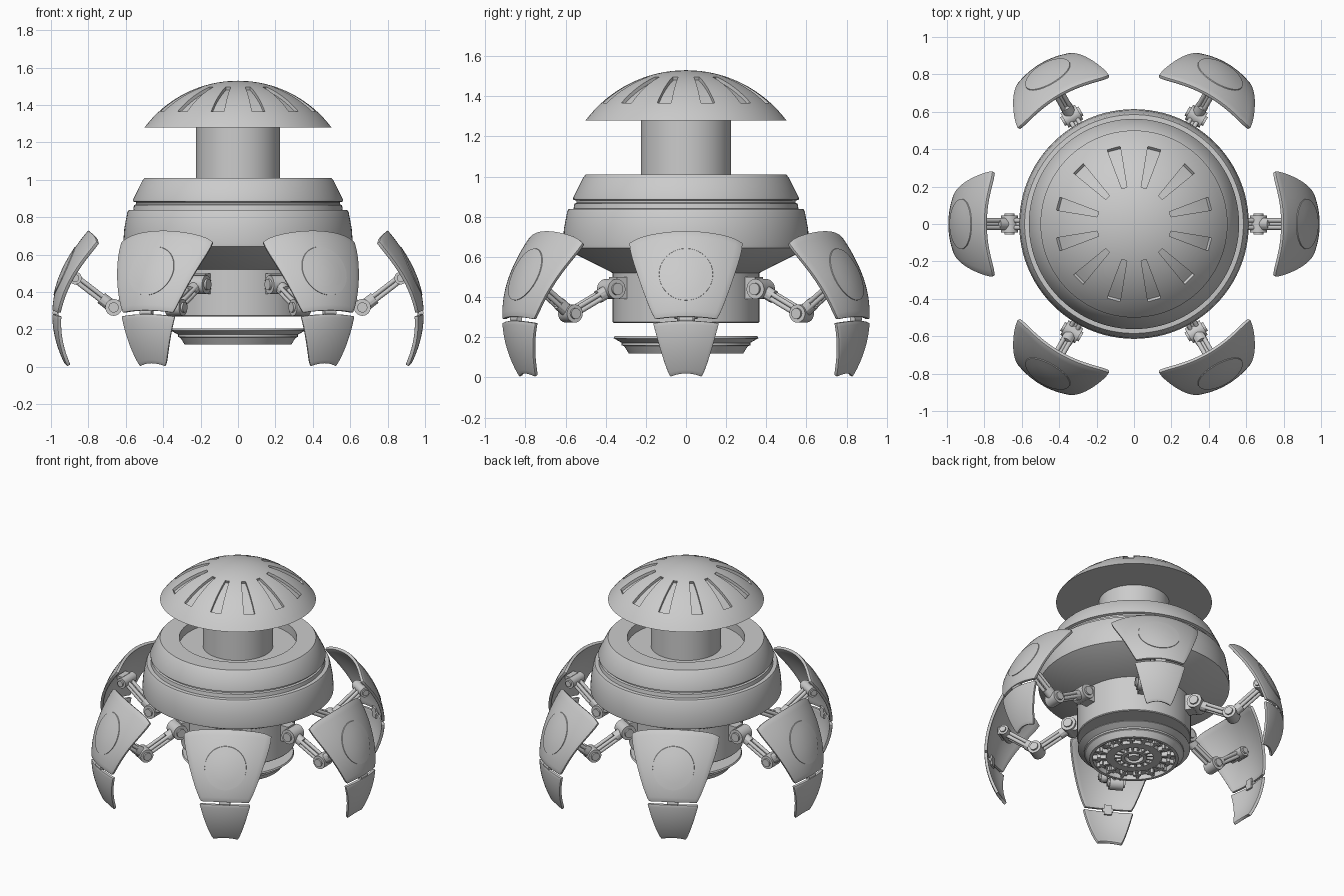
import bpy, bmesh, math
from mathutils import Vector, Matrix

if "Cube" in bpy.data.objects:
    bpy.data.objects.remove(bpy.data.objects["Cube"])

TAU = 2 * math.pi
scene = bpy.context.scene


def link(name, bm, fix=True):
    if fix:
        bmesh.ops.recalc_face_normals(bm, faces=bm.faces)
    me = bpy.data.meshes.new(name)
    bm.to_mesh(me)
    bm.free()
    ob = bpy.data.objects.new(name, me)
    scene.collection.objects.link(ob)
    return ob


def bake(ob):
    dg = bpy.context.evaluated_depsgraph_get()
    me = bpy.data.meshes.new_from_object(ob.evaluated_get(dg))
    ob.modifiers.clear()
    ob.data = me


def lathe(name, profile, seg=64):
    """Revolve (r, z) points around z; a closed loop unless it ends on the axis."""
    bm = bmesh.new()
    rings = []
    for r, z in profile:
        if r == 0:
            rings.append([bm.verts.new((0, 0, z))] * seg)
        else:
            rings.append([bm.verts.new((r * math.cos(TAU * i / seg), r * math.sin(TAU * i / seg), z))
                          for i in range(seg)])
    pairs = list(zip(rings, rings[1:]))
    if profile[0][0] and profile[-1][0]:
        pairs.append((rings[-1], rings[0]))
    for a, b in pairs:
        for i in range(seg):
            j = (i + 1) % seg
            bm.faces.new(list(dict.fromkeys([a[i], a[j], b[j], b[i]])))
    return link(name, bm)


def add_rod(bm, p, q, r, seg=16):
    p, q = Vector(p), Vector(q)
    m = Matrix.Translation((p + q) / 2) @ (q - p).to_track_quat('Z', 'Y').to_matrix().to_4x4()
    bmesh.ops.create_cone(bm, cap_ends=True, segments=seg, radius1=r, radius2=r,
                          depth=(q - p).length, matrix=m)


def add_box(bm, c, s, rot=0.0):
    m = Matrix.Rotation(rot, 4, 'Z') @ Matrix.Translation(c) @ Matrix.Diagonal((*s, 1))
    bmesh.ops.create_cube(bm, size=1, matrix=m)


# Domed cap with twelve sunken slots
R, ZC = 0.625, 0.905
amax = math.asin(0.5 / R)
cap = lathe("cap_dome", [(0, 1.28), (0.5, 1.28)] +
            [(R * math.sin(amax * k / 16), ZC + R * math.cos(amax * k / 16)) for k in range(15, 0, -1)]
            + [(0, ZC + R)], 96)
bm = bmesh.new()
for s in range(12):
    ang = math.radians(15 + 30 * s)
    prev = None
    for k in range(9):
        t = k / 8
        r, hw = 0.20 + 0.22 * t, 0.014 + 0.022 * t
        sec = []
        for rad, side in ((0.607, -1), (0.607, 1), (0.66, 1), (0.66, -1)):
            d = Vector((r, side * hw, math.sqrt(R * R - r * r - hw * hw))).normalized() * rad
            sec.append(bm.verts.new(Matrix.Rotation(ang, 3, 'Z') @ d + Vector((0, 0, ZC))))
        if prev:
            for i in range(4):
                j = (i + 1) % 4
                bm.faces.new((prev[i], prev[j], sec[j], sec[i]))
        else:
            bm.faces.new(sec)
        prev = sec
    bm.faces.new(prev)
cutter = link("slot_cutter", bm)
cutter.hide_render = True
mod = cap.modifiers.new("slots", 'BOOLEAN')
mod.operation, mod.object, mod.solver = 'DIFFERENCE', cutter, 'EXACT'
bake(cap)
bpy.data.objects.remove(cutter)

# Neck, hull and core
lathe("neck", [(0, 0.93), (0.225, 0.93), (0.225, 1.285), (0, 1.285)])
lathe("hull", [(0, 0.95), (0.377, 0.95), (0.377, 1.01), (0.50, 1.01), (0.512, 0.995), (0.562, 0.895),
               (0.562, 0.885), (0.545, 0.88), (0.545, 0.87), (0.556, 0.865), (0.56, 0.84),
               (0.585, 0.838), (0.592, 0.825), (0.608, 0.74), (0.614, 0.66), (0.612, 0.645),
               (0.365, 0.52), (0, 0.52)], 96)
lathe("core_drum", [(0, 0.53), (0.365, 0.53), (0.365, 0.275), (0.36, 0.27), (0, 0.27)])

# Floating vent disc underneath, with rings and spokes
lathe("base_disc", [(0, 0.205), (0.355, 0.205), (0.36, 0.195), (0.32, 0.172), (0.32, 0.16), (0.308, 0.155),
                    (0.285, 0.12), (0.265, 0.12), (0.265, 0.155), (0, 0.155)])
for name, a, b, z in (("vent_ring", 0.125, 0.18, 0.13), ("vent_inner_ring", 0.06, 0.085, 0.125)):
    lathe(name, [(a, 0.16), (a, z), (b, z), (b, 0.16)], 48)
lathe("vent_hub", [(0, 0.16), (0.035, 0.16), (0.035, 0.125), (0, 0.125)], 32)
bm = bmesh.new()
for i in range(16):
    a = TAU * i / 16
    add_box(bm, (0.222, 0, 0.142), (0.095, 0.018, 0.03), a)
    add_box(bm, (0.225, 0, 0.14), (0.02, 0.05, 0.028), a)
    add_box(bm, (0.105, 0, 0.145), (0.05, 0.014, 0.025), a)
link("vent_spokes", bm)


# Leg armour: a curved shell surface for the leg on the +x side
def skin(y, z, lift=0.0):
    return Vector((0.993 + lift - 0.95 * (z - 0.28) ** 2 - 1.15 * y * y, y, z))


def plate(name, width, low, high, nu=16, nv=14):
    bm = bmesh.new()
    g = []
    for j in range(nv + 1):
        v = j / nv
        row = []
        for i in range(nu + 1):
            u = 2 * i / nu - 1
            row.append(bm.verts.new(skin(u * width(v), low(u) + v * (high(u) - low(u)))))
        g.append(row)
    for j in range(nv):
        for i in range(nu):
            bm.faces.new((g[j][i], g[j][i + 1], g[j + 1][i + 1], g[j + 1][i]))
    ob = link(name, bm, False)
    m = ob.modifiers.new("thick", 'SOLIDIFY')
    m.thickness, m.offset = 0.02, -1
    b = ob.modifiers.new("edge", 'BEVEL')
    b.width, b.segments, b.angle_limit = 0.004, 2, math.radians(50)
    bake(ob)
    return ob


leg = [plate("leg_upper_armor", lambda v: 0.155 + 0.14 * v ** 0.85 - 0.012 * v ** 10,
             lambda u: 0.29 + 0.012 * (1 - u * u), lambda u: 0.73 - 0.045 * u * u - 0.015 * u ** 8),
       plate("leg_lower_armor", lambda v: 0.078 + 0.087 * v ** 0.8,
             lambda u: 0.018 - 0.016 * u * u, lambda u: 0.282 - 0.012 * u * u)]

# Round panel lying on the upper armour
bm = bmesh.new()
prev = [bm.verts.new(skin(0, 0.515, 0.004))] * 40
for rho, lift in ((0.33, 0.004), (0.66, 0.004), (0.99, 0.004), (1, -0.004)):
    ring = [bm.verts.new(skin(0.135 * rho * math.cos(TAU * i / 40), 0.513 + 0.13 * rho * math.sin(TAU * i / 40), lift))
            for i in range(40)]
    for i in range(40):
        j = (i + 1) % 40
        bm.faces.new(list(dict.fromkeys([prev[i], ring[i], ring[j], prev[j]])))
    prev = ring
leg.append(link("leg_round_panel", bm, False))

# Hinge between the armour plates
bm = bmesh.new()
add_rod(bm, (0.977, -0.035, 0.29), (0.977, 0.035, 0.29), 0.015)
add_box(bm, (0.967, 0, 0.29), (0.014, 0.05, 0.07))
leg.append(link("leg_hinge", bm))

# Shoulder, elbow and armour joints, with bundled rods between
S, E, A = Vector((0.43, 0, 0.44)), Vector((0.665, 0, 0.318)), Vector((0.87, 0, 0.475))
bm = bmesh.new()
for c, r, h in ((S, 0.05, 0.055), (E, 0.045, 0.045), (A, 0.034, 0.065)):
    add_rod(bm, c - Vector((0, h, 0)), c + Vector((0, h, 0)), r, 24)
    add_rod(bm, c - Vector((0, h + 0.012, 0)), c + Vector((0, h + 0.012, 0)), r * 0.6, 20)
add_box(bm, (0.385, 0, 0.445), (0.07, 0.08, 0.11))
add_box(bm, (0.895, 0, 0.485), (0.04, 0.09, 0.05))
leg.append(link("leg_joints", bm))
bm = bmesh.new()
for p, q in ((S, E), (E, A)):
    n = (q - p).normalized().cross(Vector((0, 1, 0)))
    for dy, dn in ((-0.019, 0.012), (0.019, 0.012), (-0.019, -0.012), (0.019, -0.012), (0, 0)):
        o = Vector((0, dy, 0)) + n * dn
        add_rod(bm, p + o, q + o, 0.012)
    d = q - p
    add_rod(bm, p, p + d * 0.32, 0.033, 20)
leg.append(link("leg_rods", bm))

# Smooth shading, then six legs around the body
for ob in scene.objects:
    ob.select_set(True)
bpy.context.view_layer.objects.active = cap
bpy.ops.object.shade_smooth_by_angle(angle=math.radians(30))
for ob in leg:
    for k in range(1, 6):
        c = ob.copy()
        c.name = f"{ob.name}_{k + 1}"
        c.rotation_euler.z = math.radians(60 * k)
        scene.collection.objects.link(c)
